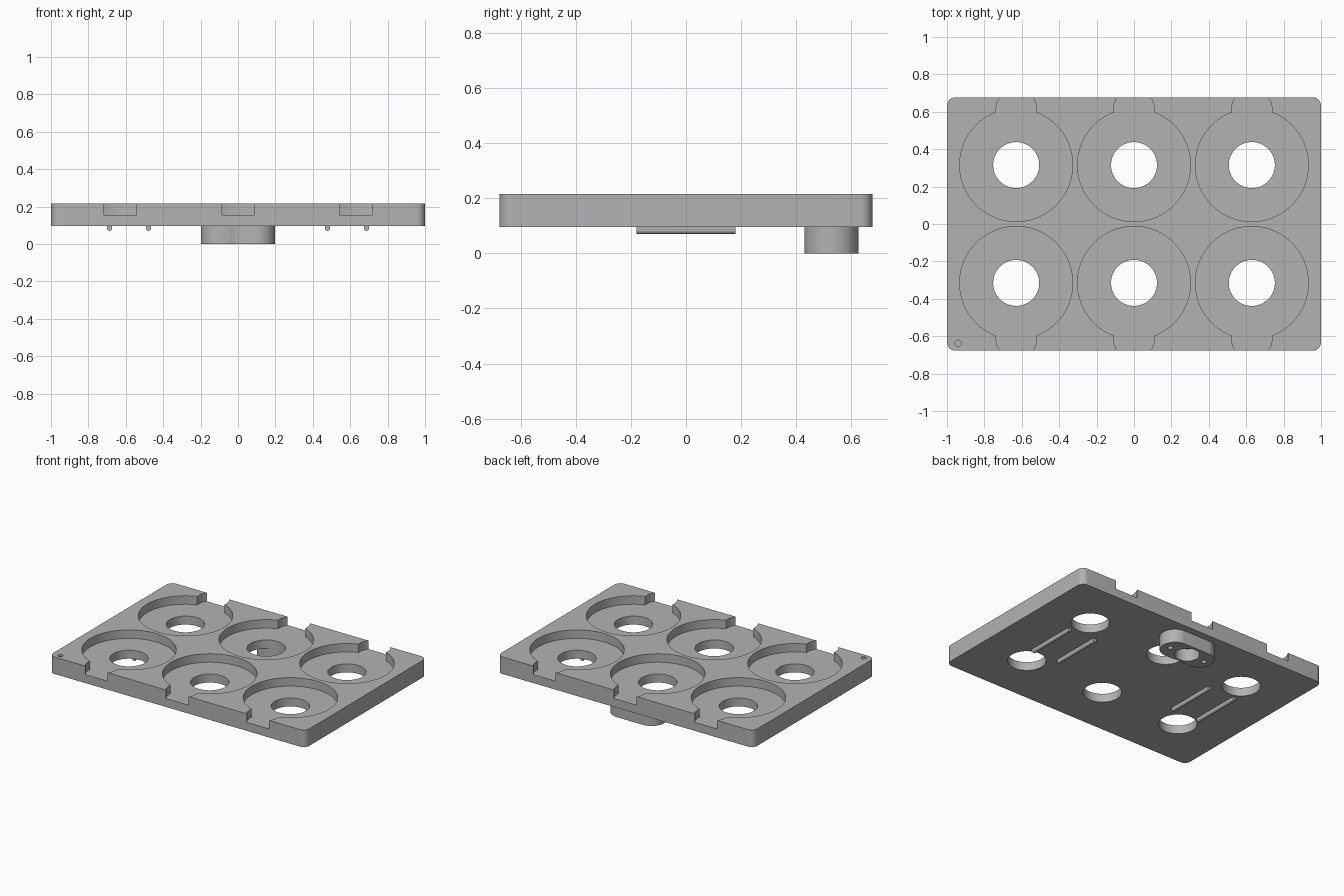
import bpy, bmesh
from math import pi, sin, cos, acos, atan2

cube = bpy.data.objects.get("Cube")
if cube:
    bpy.data.objects.remove(cube, do_unlink=True)

grey = bpy.data.materials.new("mid grey")
grey.use_nodes = True
COLOUR = (0.45, 0.45, 0.45, 1)
grey.diffuse_color = COLOUR
grey.node_tree.nodes["Principled BSDF"].inputs["Base Color"].default_value = COLOUR

PLATE_LOW, PLATE_HIGH, FLOOR = 0.095, 0.215, 0.155
HALF_X, HALF_Y = 1.0, 0.677
CUP_X, CUP_Y, CUP_R, HOLE_R = 0.63, 0.315, 0.302, 0.123


def arc(cx, cy, r, start, end, steps):
    return [(cx + r * cos(start + (end - start) * i / steps),
             cy + r * sin(start + (end - start) * i / steps)) for i in range(steps + 1)]


def circle(cx, cy, r, steps=64):
    return arc(cx, cy, r, 0, 2 * pi, steps)[:-1]


def rounded_rect(cx, cy, hx, hy, r, steps=8):
    points = []
    for i, (sx, sy) in enumerate([(1, 1), (-1, 1), (-1, -1), (1, -1)]):
        points += arc(cx + sx * (hx - r), cy + sy * (hy - r), r,
                      i * pi / 2, (i + 1) * pi / 2, steps)
    return points


def keyhole(cx, side):
    """Cup circle merged with the round finger notch at the plate edge."""
    notch_r, dist = 0.108, 0.298
    along = (CUP_R ** 2 - notch_r ** 2 + dist ** 2) / (2 * dist)
    a = acos(along / CUP_R)
    b = atan2(CUP_R * sin(a), along - dist)
    points = arc(0, CUP_Y, CUP_R, pi / 2 + a, 5 * pi / 2 - a, 80)
    points += arc(0, CUP_Y + dist, notch_r, pi / 2 - b, pi / 2 + b, 32)[1:-1]
    return [(cx + side * x, side * y) for x, y in points]


def prism(name, outline, low, high):
    mesh = bpy.data.meshes.new(name)
    bm = bmesh.new()
    face = bm.faces.new([bm.verts.new((x, y, low)) for x, y in outline])
    up = bmesh.ops.extrude_face_region(bm, geom=[face])["geom"]
    bmesh.ops.translate(bm, vec=(0, 0, high - low),
                        verts=[v for v in up if isinstance(v, bmesh.types.BMVert)])
    bmesh.ops.remove_doubles(bm, verts=bm.verts, dist=1e-5)
    bmesh.ops.recalc_face_normals(bm, faces=bm.faces)
    bm.to_mesh(mesh)
    bm.free()
    mesh.materials.append(grey)
    obj = bpy.data.objects.new(name, mesh)
    bpy.context.collection.objects.link(obj)
    return obj


def cut(target, outline, low, high):
    cutter = prism("cutter", outline, low, high)
    cutter.hide_render = True
    mod = target.modifiers.new("cut", 'BOOLEAN')
    mod.operation, mod.solver, mod.object = 'DIFFERENCE', 'EXACT', cutter
    bpy.context.view_layer.objects.active = target
    bpy.ops.object.modifier_apply(modifier=mod.name)
    bpy.data.objects.remove(cutter, do_unlink=True)


# Tray plate with six cup pockets, each with a through hole and edge notch
plate = prism("tray_plate", rounded_rect(0, 0, HALF_X, HALF_Y, 0.045), PLATE_LOW, PLATE_HIGH)
for side in (-1, 1):
    for cx in (-CUP_X, 0, CUP_X):
        cut(plate, keyhole(cx, side), FLOOR, 0.3)
        cut(plate, circle(cx, side * CUP_Y, HOLE_R), 0, 0.3)
cut(plate, circle(-0.94, -0.638, 0.017, 16), FLOOR, 0.3)

# Mounting boss under the back edge, with a centre bore and two screw holes
BOSS_Y = 0.528
boss = prism("mounting_boss", rounded_rect(0, BOSS_Y, 0.198, 0.098, 0.097, 16), 0, PLATE_LOW)
cut(boss, circle(0, BOSS_Y, 0.08, 48), -0.1, 0.09)
for x in (-0.14, 0.14):
    cut(boss, circle(x, BOSS_Y, 0.017, 24), -0.1, 0.09)
cut(boss, circle(0, CUP_Y, HOLE_R), -0.1, 0.2)

# Round-bottomed ribs under the plate
rib_profile = [(-0.013, 0.0)] + arc(0, -0.012, 0.013, pi, 2 * pi, 10) + [(0.013, 0.0)]
ribs = []
for i, x in enumerate((-0.687, -0.478, 0.478, 0.687)):
    rib = prism("bottom_rib_%d" % (i + 1), rib_profile, -0.18, 0.18)
    rib.rotation_euler = (pi / 2, 0, 0)
    rib.location = (x, 0, PLATE_LOW)
    ribs.append(rib)

# Smooth the curved walls, keep edges crisp
bpy.ops.object.select_all(action='DESELECT')
for obj in [plate, boss] + ribs:
    obj.select_set(True)
bpy.context.view_layer.objects.active = plate
bpy.ops.object.shade_smooth_by_angle(angle=0.6)
